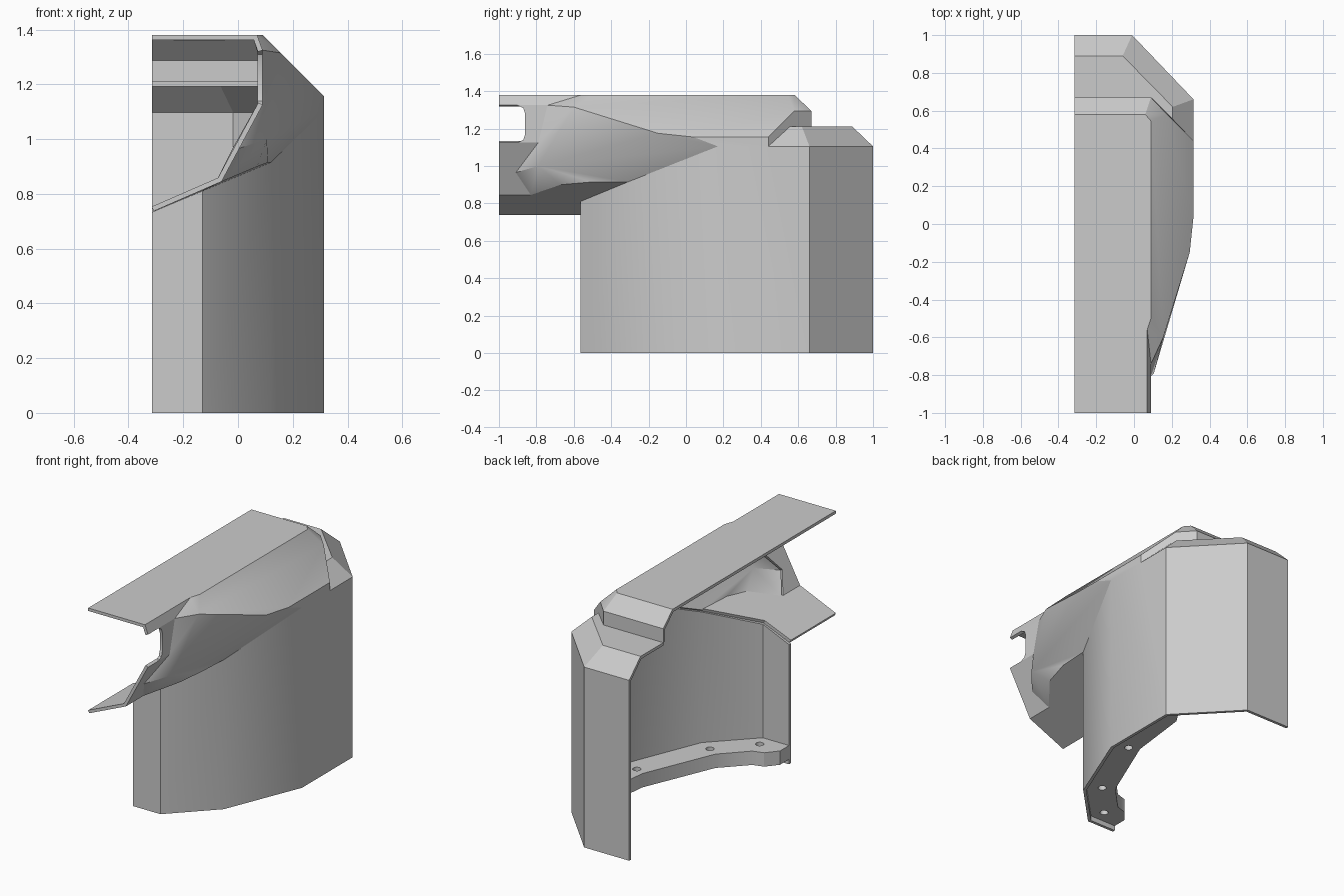
import bpy
import bmesh
import math
from mathutils import Vector

if "Cube" in bpy.data.objects:
    bpy.data.objects.remove(bpy.data.objects["Cube"])

grey = bpy.data.materials.new("plain grey")
grey.use_nodes = True
grey.diffuse_color = (0.6, 0.6, 0.6, 1)
grey.node_tree.nodes["Principled BSDF"].inputs["Base Color"].default_value = (0.6, 0.6, 0.6, 1)

SIDE = -0.315      # open cut side
WIDE = 0.315       # outermost side
TOP, LEDGE, RIM = 1.38, 1.21, 1.105
THICK = 0.018


def new_object(name, bm):
    mesh = bpy.data.meshes.new(name)
    bm.to_mesh(mesh)
    bm.free()
    obj = bpy.data.objects.new(name, mesh)
    bpy.context.collection.objects.link(obj)
    mesh.materials.append(grey)
    return obj


def finish(obj):
    bpy.ops.object.select_all(action="DESELECT")
    obj.select_set(True)
    bpy.context.view_layer.objects.active = obj
    for mod in list(obj.modifiers):
        bpy.ops.object.modifier_apply(modifier=mod.name)
    bpy.ops.object.shade_smooth_by_angle(angle=math.radians(30))


def sheet(name, faces, even=True):
    """Thin shell from outer panels, thickened towards the inside."""
    bm = bmesh.new()
    verts = {}
    for panel in faces:
        face = bm.faces.new([verts.setdefault(p, bm.verts.new(p)) if p not in verts
                             else verts[p] for p in panel])
        face.normal_update()
        mid = face.calc_center_median()
        inside = Vector((-0.3, mid.y * 0.9, 1.05))
        if face.normal.dot(mid - inside) < 0:
            face.normal_flip()
    obj = new_object(name, bm)
    mod = obj.modifiers.new("thickness", "SOLIDIFY")
    mod.thickness = THICK
    mod.offset = -1
    mod.use_even_offset = even
    finish(obj)
    return obj


def at(z, *points):
    return [(x, y, z) for x, y in points]


# Shared corners of the cheek, roof and wall
nose_low = (-0.06, -0.83, 0.845)
nose_mid = (0.0, -0.91, 0.965)
nose_tip = (0.105, -0.79, 1.0)
nose_up = (0.09, -0.79, 1.125)
nose_top = (0.09, -0.74, 1.325)
belly_a, belly_b = (0.07, -0.67, 0.9), (0.11, -0.5, 0.915)
crease = (0.12, -0.31, 0.915)
tail = (WIDE, 0.17, RIM)
brow_a, brow_b = (0.155, -0.6, 1.315), (0.295, -0.15, 1.175)
brow_c = (WIDE, 0.04, 1.155)
eave = (WIDE, 0.44, 1.155)
hood_front = (WIDE, 0.44, RIM)
front_in, front_out = (SIDE, -0.565, 0.733), (-0.13, -0.565, 0.81)
rim_a, rim_b, rim_c = at(RIM, (WIDE, 0.66), (-0.01, 1), (SIDE, 1))


def ground(p):
    return (p[0], p[1], 0.0)


# Lower side wall
tops = [front_in, front_out, crease, tail]
wall = [[ground(a), ground(b), b, a] for a, b in zip(tops, tops[1:])]
wall.append([ground(tail), ground(rim_a), rim_a, hood_front, eave, brow_c, tail])
wall += [[ground(a), ground(b), b, a] for a, b in ((rim_a, rim_b), (rim_b, rim_c))]
sheet("side_wall", wall)

# Sloping lower plate under the front opening
sheet("lower_plate", [[(-0.308, -1, 0.737), (-0.06, -1, 0.845), nose_low, belly_a, belly_b,
                       crease, front_out, (-0.308, -0.565, 0.737)]])

# Slanted front panel and notched upright panel
notch_low = (0.09, -1, 1.125)
sheet("slanted_front_panel", [[(-0.06, -1, 0.845), nose_low, nose_mid, nose_up, notch_low]])
notch = [(-0.9, 1.125), (-0.87, 1.14), (-0.86, 1.17), (-0.86, 1.28), (-0.87, 1.31), (-0.9, 1.325)]
sheet("notched_panel", [[(0.09, y, z) for y, z in notch] + [nose_top, nose_up]])

# Bulging cheek
sheet("cheek", [
    [nose_mid, nose_tip, nose_up],
    [nose_mid, nose_low, nose_tip],
    [nose_low, belly_a, nose_tip],
    [belly_a, belly_b, nose_tip],
    [belly_b, crease, nose_tip],
    [crease, tail, nose_tip],
    [nose_tip, tail, brow_b],
    [tail, brow_c, brow_b],
    [nose_tip, brow_b, brow_a],
    [nose_tip, brow_a, nose_up],
    [nose_up, brow_a, nose_top],
], even=False)

# Roof with front lip, side slope and rear slope
ridge_a, ridge_b, ridge_c, ridge_d, ridge_e, ridge_f, ridge_g = at(
    TOP, (SIDE, -1), (0.07, -1), (0.07, -0.56), (0.09, -0.5), (0.09, 0.545), (0.06, 0.58), (SIDE, 0.58))
step_in, step_mid, step_out = at(1.295, (SIDE, 0.67), (0.09, 0.67), (0.175, 0.58))
sheet("roof", [
    [ridge_a, ridge_b, ridge_c, ridge_d, ridge_e, ridge_f, ridge_g],
    [ridge_b, ridge_c, nose_top, (0.09, -1, 1.325)],
    [ridge_c, nose_top, brow_a],
    [ridge_c, brow_a, ridge_d],
    [ridge_d, brow_a, brow_b, brow_c, eave, step_out, ridge_e],
    [ridge_g, ridge_f, step_mid, step_in],
    [ridge_f, ridge_e, step_out, step_mid],
])

# Upright step between roof and rear hood
foot_in, foot_mid, foot_out = at(LEDGE, (SIDE, 0.67), (0.09, 0.67), (0.205, 0.555))
sheet("roof_step", [
    [step_in, step_mid, foot_mid, foot_in],
    [step_mid, step_out, eave, hood_front, foot_out, foot_mid],
])

# Rear hood
ledge_a, ledge_b, ledge_c = at(LEDGE, (0.205, 0.62), (-0.06, 0.89), (SIDE, 0.89))
sheet("rear_hood", [
    [foot_in, foot_mid, foot_out, ledge_a, ledge_b, ledge_c],
    [rim_c, rim_b, ledge_b, ledge_c],
    [rim_b, rim_a, ledge_a, ledge_b],
    [rim_a, hood_front, foot_out, ledge_a],
])

# Mounting flange inside the foot of the wall
outline = [(SIDE, -0.555), (-0.135, -0.555), (0.11, -0.305), (0.305, 0.17), (0.305, 0.655),
           (0.25, 0.7), (0.186, 0.6), (0.14, 0.22), (-0.045, -0.22), (-0.19, -0.37),
           (-0.257, -0.39), (SIDE, -0.46)]
bm = bmesh.new()
base = bm.faces.new([bm.verts.new(p) for p in at(0.03, *outline)])
lifted = bmesh.ops.extrude_face_region(bm, geom=[base])["geom"]
bmesh.ops.translate(bm, vec=(0, 0, 0.085),
                    verts=[v for v in lifted if isinstance(v, bmesh.types.BMVert)])
bmesh.ops.recalc_face_normals(bm, faces=bm.faces)
flange = new_object("mounting_flange", bm)

# Bolt holes through the flange
bm = bmesh.new()
for x, y in ((-0.17, -0.47), (0.02, -0.26), (0.2, 0.19)):
    drill = bmesh.ops.create_cone(bm, cap_ends=True, segments=16, radius1=0.024,
                                  radius2=0.024, depth=0.3)["verts"]
    bmesh.ops.translate(bm, vec=(x, y, 0.07), verts=drill)
cutter = new_object("hole_cutter", bm)
cutter.hide_render = True
cut = flange.modifiers.new("holes", "BOOLEAN")
cut.object = cutter
cut.operation = "DIFFERENCE"
cut.solver = "EXACT"
finish(flange)
bpy.data.objects.remove(cutter)
